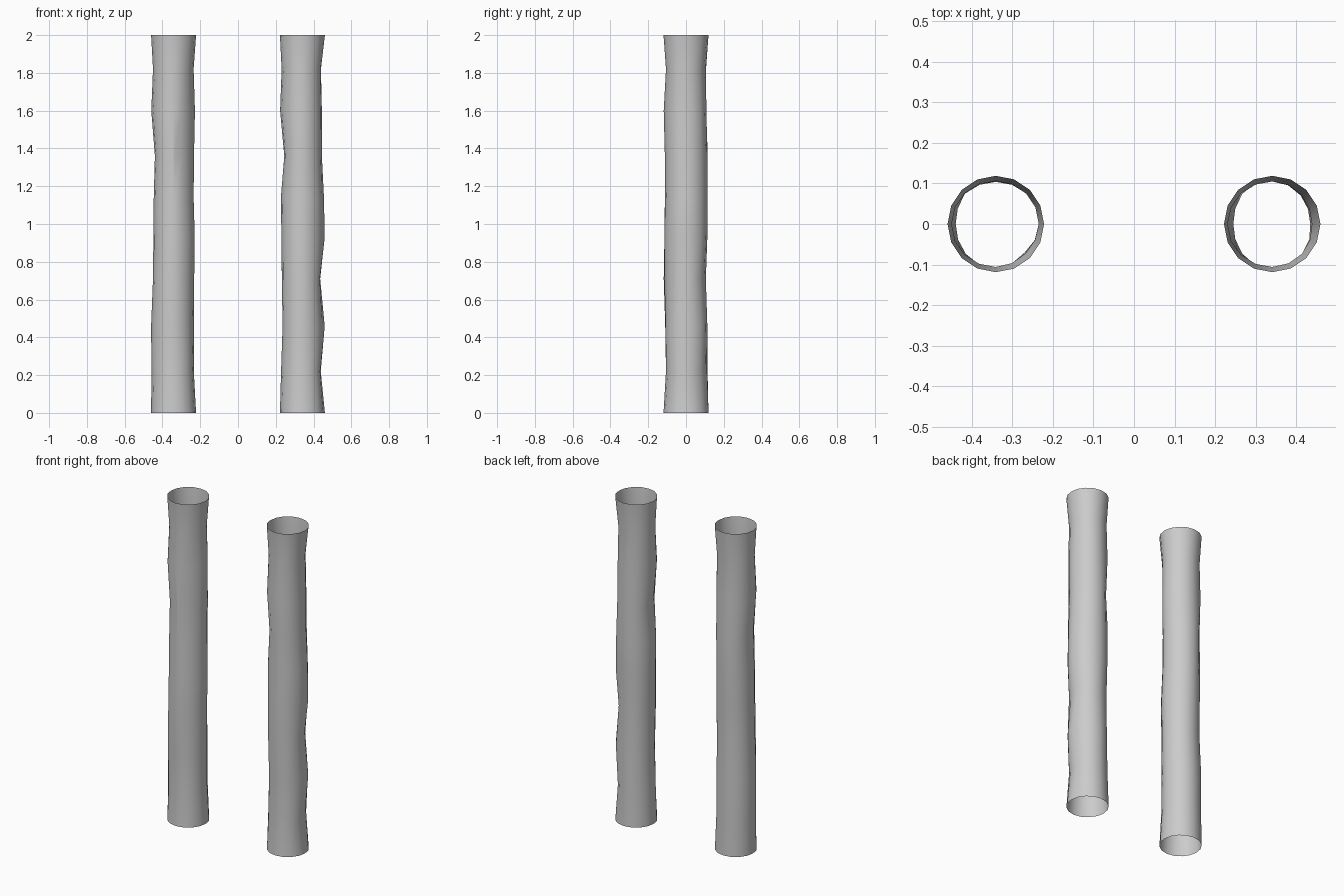
import bpy
import bmesh
from math import cos, sin, radians

SIDES = 16
END_RADIUS = 0.119
HEIGHT = 2.0

cube = bpy.data.objects.get("Cube")
if cube:
    bpy.data.objects.remove(cube, do_unlink=True)

# Plain grey for both tubes
grey = bpy.data.materials.new("plain_grey")
grey.use_nodes = True
grey.diffuse_color = (0.6, 0.6, 0.6, 1)
grey.node_tree.nodes["Principled BSDF"].inputs["Base Color"].default_value = (0.6, 0.6, 0.6, 1)

# Directions, in degrees, at which each ring's radius is given:
# front, front left, left, back, right, front again
DIRECTIONS = (-90, -45, 0, 90, 180, 270)


def radius_at(radii, angle):
    """Blend the given radii smoothly round the ring."""
    loop = list(radii) + [radii[0]]
    for i in range(len(DIRECTIONS) - 1):
        start, end = DIRECTIONS[i], DIRECTIONS[i + 1]
        if start <= angle <= end:
            t = (angle - start) / (end - start)
            t = t * t * (3 - 2 * t)
            return loop[i] + (loop[i + 1] - loop[i]) * t


def dented_tube(name, x, dents):
    """Open tube with round ends; each dent row is a height and its radii."""
    ends = [END_RADIUS] * (len(DIRECTIONS) - 1)
    rows = [(0, ends)] + [(z, radii) for z, *radii in dents] + [(HEIGHT, ends)]
    bm = bmesh.new()
    rings = []
    for z, radii in rows:
        ring = []
        for i in range(SIDES):
            angle = -90 + i * 360 / SIDES
            r = radius_at(radii, angle)
            ring.append(bm.verts.new((r * cos(radians(angle)), r * sin(radians(angle)), z)))
        rings.append(ring)
    for low, high in zip(rings, rings[1:]):
        for i in range(SIDES):
            j = (i + 1) % SIDES
            bm.faces.new((low[i], low[j], high[j], high[i]))
    mesh = bpy.data.meshes.new(name)
    bm.to_mesh(mesh)
    bm.free()
    mesh.materials.append(grey)
    tube = bpy.data.objects.new(name, mesh)
    tube.location.x = x
    bpy.context.collection.objects.link(tube)
    bpy.ops.object.select_all(action="DESELECT")
    tube.select_set(True)
    bpy.context.view_layer.objects.active = tube
    bpy.ops.object.shade_smooth_by_angle(angle=radians(30))
    return tube


# Tube on the model's right
dented_tube("right_tube", -0.341, [
    (0.22, .106, .108, .107, .114, .117),
    (0.46, .110, .106, .107, .113, .119),
    (0.71, .118, .108, .109, .104, .109),
    (0.93, .114, .110, .112, .110, .107),
    (1.14, .112, .102, .106, .115, .105),
    (1.36, .110, .100, .108, .115, .099),
    (1.60, .117, .102, .113, .107, .118),
    (1.82, .106, .103, .106, .106, .109),
])

# Tube on the model's left
dented_tube("left_tube", 0.341, [
    (0.22, .106, .104, .097, .112, .113),
    (0.46, .108, .112, .118, .113, .105),
    (0.71, .115, .104, .094, .105, .109),
    (0.93, .114, .112, .118, .113, .111),
    (1.14, .111, .110, .114, .114, .114),
    (1.36, .112, .106, .103, .113, .096),
    (1.60, .118, .108, .103, .108, .118),
    (1.82, .106, .104, .098, .105, .110),
])
